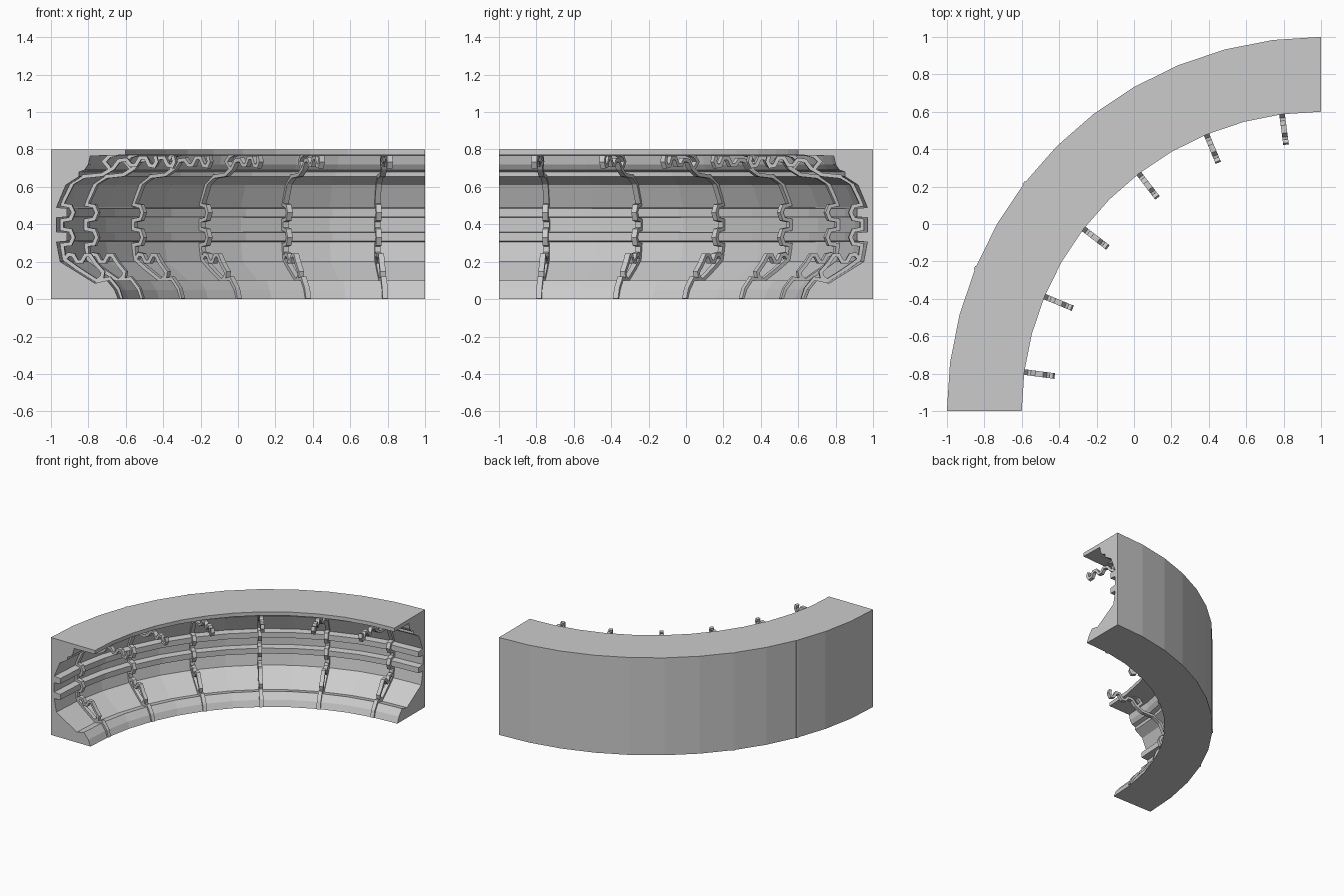
import bpy, bmesh, math
from mathutils import Vector

if "Cube" in bpy.data.objects:
    bpy.data.objects.remove(bpy.data.objects["Cube"])

CENTRE = Vector((1, -1, 0))   # centre of the quarter-circle sweep


def at(angle, r, z, side=0.0):
    a = math.radians(angle)
    return CENTRE + Vector((math.cos(a) * r - math.sin(a) * side,
                            math.sin(a) * r + math.cos(a) * side, z))


def loft(name, rings):
    """Join closed rings of equal length and cap both ends."""
    bm = bmesh.new()
    rows = [[bm.verts.new(p) for p in ring] for ring in rings]
    n = len(rows[0])
    for a, b in zip(rows, rows[1:]):
        for i in range(n):
            j = (i + 1) % n
            bm.faces.new((a[i], a[j], b[j], b[i]))
    bm.faces.new(rows[0][::-1])
    bm.faces.new(rows[-1])
    bmesh.ops.recalc_face_normals(bm, faces=bm.faces)
    mesh = bpy.data.meshes.new(name)
    bm.to_mesh(mesh)
    bm.free()
    ob = bpy.data.objects.new(name, mesh)
    bpy.context.collection.objects.link(ob)
    return ob


def strip(name, angle, path, thick=0.02, width=0.03):
    """Bent bar following a radius/height path at one angle."""
    pts = [Vector(p) for p in path]
    rings = []
    for i, p in enumerate(pts):
        d0 = (p - pts[max(i - 1, 0)]).normalized()
        d1 = (pts[min(i + 1, len(pts) - 1)] - p).normalized()
        d = (d0 + d1).normalized()
        grow = 1 / max(0.7, d.dot(d1 if d1.length else d0))
        n = Vector((-d.y, d.x)) * thick / 2 * grow
        a, b = p + n, p - n
        rings.append([at(angle, q.x, min(max(q.y, 0), 0.8), s * width / 2)
                      for q, s in ((a, 1), (b, 1), (b, -1), (a, -1))])
    return loft(name, rings)


# Curved corridor wall: C-shaped section with two rails, swept in 12 flat steps
wall = [(2, 0), (2, 0.8), (1.6, 0.8), (1.6, 0.77), (1.79, 0.765), (1.80, 0.72),
        (1.82, 0.69), (1.85, 0.68), (1.85, 0.655), (1.92, 0.61), (1.97, 0.49),
        (1.915, 0.485), (1.915, 0.44), (1.97, 0.435), (1.97, 0.36),
        (1.915, 0.355), (1.915, 0.31), (1.97, 0.305), (1.95, 0.20),
        (1.765, 0.085), (1.70, 0.10), (1.66, 0.05), (1.64, 0)]
loft("curved_wall", [[at(90 + 7.5 * i, r, z) for r, z in wall] for i in range(13)])

# Rib paths: main bar loops over both rails, then curls out under the ceiling
main = [(1.945, 0.21), (1.955, 0.29), (1.91, 0.295), (1.895, 0.33), (1.91, 0.367),
        (1.957, 0.375), (1.957, 0.42), (1.91, 0.428), (1.895, 0.463), (1.91, 0.497),
        (1.955, 0.505), (1.90, 0.62), (1.84, 0.655), (1.74, 0.665), (1.68, 0.70),
        (1.65, 0.74), (1.61, 0.745), (1.585, 0.715), (1.56, 0.715), (1.535, 0.755),
        (1.505, 0.755), (1.485, 0.715), (1.46, 0.71), (1.447, 0.735), (1.455, 0.765)]
hook = [(1.945, 0.21), (1.92, 0.24), (1.895, 0.235), (1.875, 0.20), (1.85, 0.20),
        (1.83, 0.235), (1.805, 0.235), (1.775, 0.19), (1.735, 0.145), (1.74, 0.12),
        (1.765, 0.10)]
strut = [(1.945, 0.215), (1.86, 0.155), (1.765, 0.095), (1.70, 0.11), (1.655, 0.055),
         (1.637, 0)]
hanger = [(1.70, 0.70), (1.73, 0.735), (1.70, 0.765), (1.66, 0.775), (1.62, 0.785)]

for k in range(6):
    angle = 97.5 + 15 * k
    strip(f"rib_main_{k}", angle, main)
    strip(f"rib_hook_{k}", angle, hook)
    strip(f"rib_foot_{k}", angle, strut)
    strip(f"rib_hanger_{k}", angle, hanger)

# Thin raised seams on the outer skin
for k, angle in enumerate((142.5, 157.5)):
    strip(f"outer_seam_{k}", angle, [(1.995, 0), (1.995, 0.8)], 0.02, 0.02)
